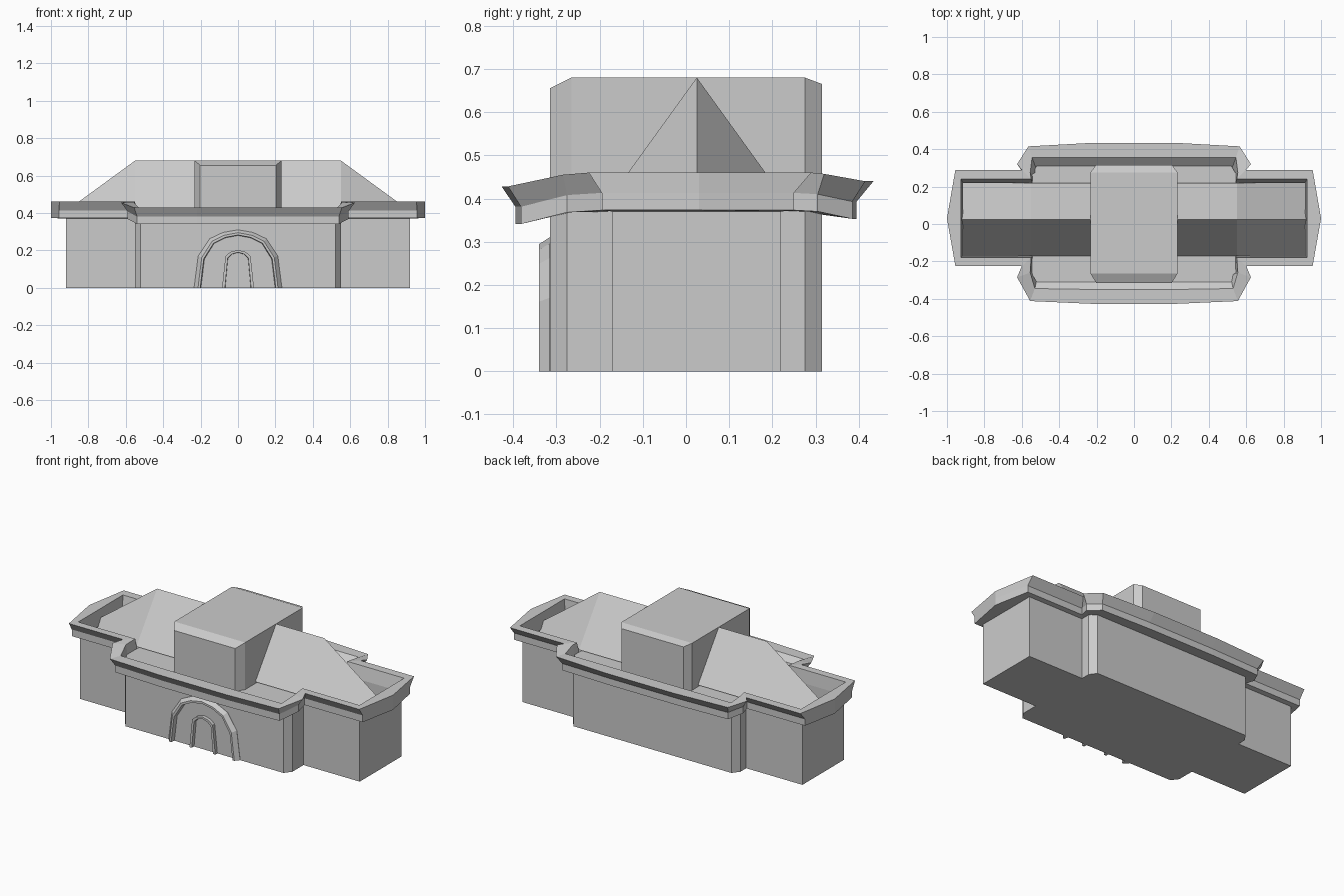
import bpy

if "Cube" in bpy.data.objects:
    bpy.data.objects.remove(bpy.data.objects["Cube"])


def mesh(name, verts, faces):
    me = bpy.data.meshes.new(name)
    me.from_pydata(verts, [], faces)
    ob = bpy.data.objects.new(name, me)
    bpy.context.collection.objects.link(ob)
    bpy.context.view_layer.objects.active = ob
    ob.select_set(True)
    bpy.ops.object.mode_set(mode='EDIT')
    bpy.ops.mesh.select_all(action='SELECT')
    bpy.ops.mesh.normals_make_consistent(inside=False)
    bpy.ops.object.mode_set(mode='OBJECT')
    ob.select_set(False)
    return ob


def loft(name, rings, start=True, end=True, wrap=False):
    """Skin a row of closed rings; wrap joins the last ring to the first."""
    n, m = len(rings[0]), len(rings)
    verts = [p for r in rings for p in r]
    faces = []
    for i in range(m if wrap else m - 1):
        a, b = i * n, (i + 1) % m * n
        for k in range(n):
            j = (k + 1) % n
            faces.append((a + k, a + j, b + j, b + k))
    if start and not wrap:
        faces.append(tuple(range(n)))
    if end and not wrap:
        faces.append(tuple(range((m - 1) * n, m * n)))
    return mesh(name, verts, faces)


def mirrored(half):
    """Complete a right-hand half outline across x = 0."""
    return half + [(-p[0],) + tuple(p[1:]) for p in reversed(half)]


# Walls: cross-shaped plan with chamfered centre corners, open at the top
plan = mirrored([(.52, -.315), (.55, -.275), (.55, -.17), (.92, -.17),
                 (.92, .22), (.55, .22), (.55, .275), (.52, .315)])
loft("walls", [[(x, y, z) for x, y in plan] for z in (0, .385)], end=False)

# Flat roof deck over the centre block
deck = mirrored([(.52, -.31), (.545, -.27), (.545, .27), (.52, .31)])
loft("roof_deck", [[(x, y, z) for x, y in deck] for z in (.37, .40)])

# Flared cornice with parapet, dipping at the front and back centre
dip = [-.032, -.032, -.005, 0, 0, 0, 0, 0, -.003, -.02, -.02]
rim = [(.22, -.427), (.555, -.412), (.625, -.285), (.60, -.225), (.955, -.225),
       (1, .03), (.955, .29), (.60, .29), (.625, .32), (.565, .415), (.22, .434)]
lower = [(.22, -.395), (.54, -.382), (.59, -.275), (.575, -.195), (.957, -.195),
         (1, .03), (.957, .25), (.575, .25), (.59, .305), (.545, .385), (.22, .395)]
foot = [(.22, -.275), (.515, -.275), (.54, -.26), (.54, -.17), (.915, -.17),
        (.915, .03), (.915, .22), (.54, .22), (.54, .26), (.515, .275), (.22, .275)]
inner = [(.22, -.35), (.53, -.345), (.555, -.26), (.55, -.18), (.925, -.18),
         (.925, .03), (.925, .24), (.55, .24), (.555, .275), (.545, .355), (.22, .355)]


def level(half, z, k=1):
    return mirrored([(x, y, z + k * d) for (x, y), d in zip(half, dip)])


loft("cornice", [level(rim, .46), level(lower, .413), level(lower, .373),
                 level(foot, .37, 0), level(inner, .46)], wrap=True)

# Ridge roof, ridge falling towards both wing ends
loft("ridge_roof", [[(x, -.17, .41 - d), (x, .025, .68 - d), (x, .22, .41 - d)]
                    for x, d in ((-.92, .27), (-.55, 0), (.55, 0), (.92, .27))])

# Raised central block with bevelled front and back
loft("central_block", [[(-w, y, .38), (w, y, .38), (w, y, h), (-w, y, h)]
                       for y, w, h in ((-.315, .202, .655), (-.265, .233, .68),
                                       (.275, .233, .68), (.315, .204, .665))])


# Arch mouldings on the front wall
def arch(name, half, bands):
    """Sweep a section (width scale, height scale, y) along the arch."""
    path = half + [(-x, z) for x, z in reversed(half[:-1])]
    loft(name, [[(x * sx, y, z * sz) for sx, sz, y in bands] for x, z in path])


arch("outer_arch", [(.235, 0), (.213, .17), (.152, .262), (.08, .296), (0, .31)],
     [(1, 1, -.31), (1, 1, -.316), (.91, .95, -.34), (.86, .91, -.34), (.84, .90, -.31)])
arch("door_arch", [(.085, 0), (.067, .17), (.04, .192), (0, .202)],
     [(1, 1, -.31), (1, 1, -.335), (.82, .94, -.335), (.80, .93, -.31)])
